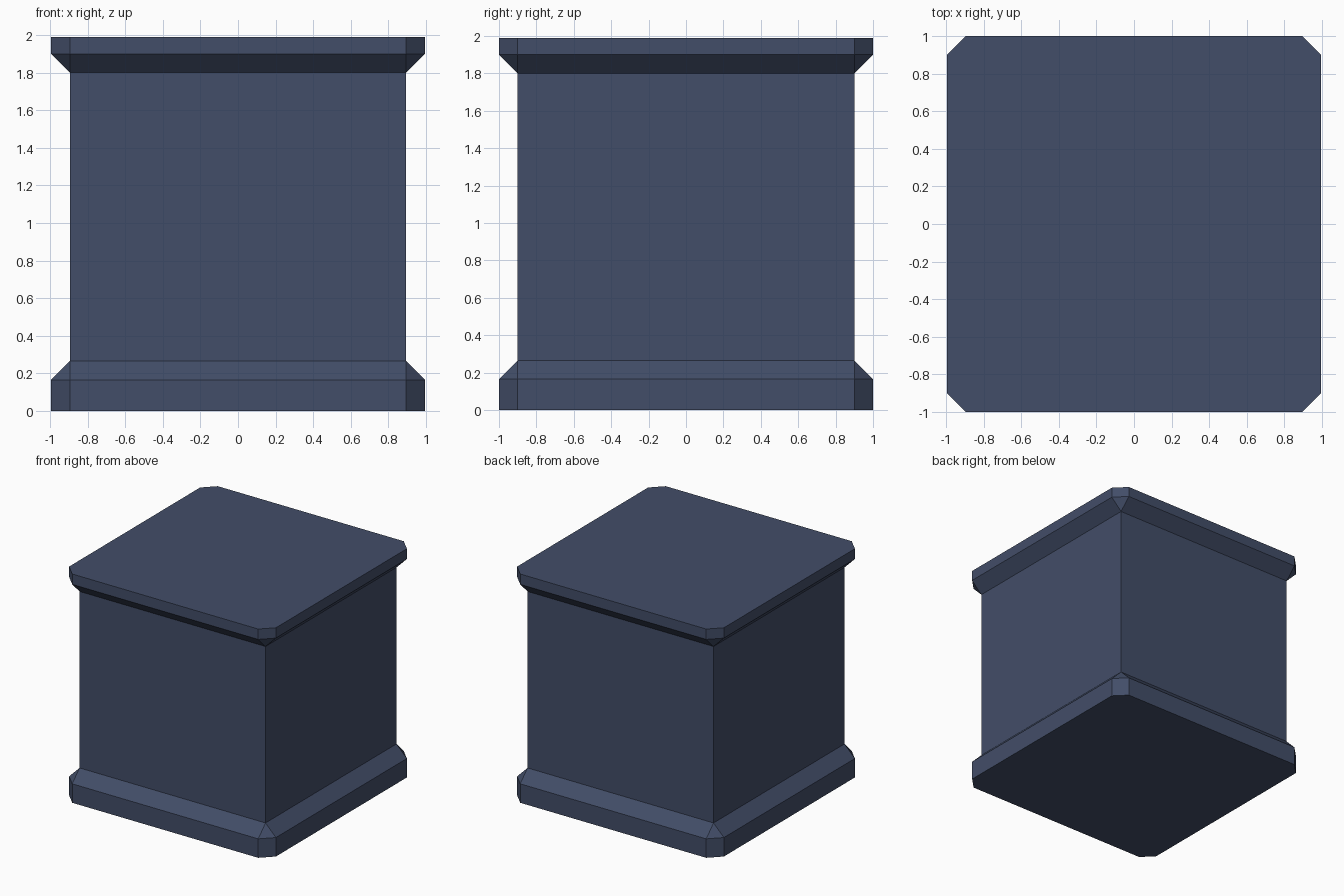
import bpy, bmesh

if "Cube" in bpy.data.objects:
    bpy.data.objects.remove(bpy.data.objects["Cube"])

# Shaft half-widths, moulding overhang and total height
HX, HY, OVER, TOP = 0.895, 0.90, 0.10, 1.99
BASE_SHOULDER, CAP_SHOULDER = 0.265, 1.80

paint = bpy.data.materials.new("slate blue")
paint.diffuse_color = (0.055, 0.075, 0.138, 1)
paint.use_nodes = True
paint.node_tree.nodes["Principled BSDF"].inputs["Base Color"].default_value = paint.diffuse_color


def add_object(name, bm):
    bmesh.ops.recalc_face_normals(bm, faces=bm.faces)
    mesh = bpy.data.meshes.new(name)
    bm.to_mesh(mesh)
    bm.free()
    mesh.materials.append(paint)
    obj = bpy.data.objects.new(name, mesh)
    bpy.context.collection.objects.link(obj)


def moulding(name, z_outer, z_edge, z_shoulder):
    """Slab with clipped corners, sloping in to the square shaft."""
    bm = bmesh.new()
    corners = [(-1, -1), (1, -1), (1, 1), (-1, 1)]
    # Convex hull of two eight-sided rings and one square ring
    for sx, sy in corners:
        x, y = sx * HX, sy * HY
        for z in (z_outer, z_edge):
            bm.verts.new((x + sx * OVER, y, z))
            bm.verts.new((x, y + sy * OVER, z))
        bm.verts.new((x, y, z_shoulder))
    bmesh.ops.convex_hull(bm, input=bm.verts)
    bmesh.ops.dissolve_limit(bm, angle_limit=0.01, verts=bm.verts, edges=bm.edges)
    bmesh.ops.recalc_face_normals(bm, faces=bm.faces)
    # Remove the hidden face against the shaft
    hidden = [f for f in bm.faces
              if all(abs(v.co.z - z_shoulder) < 1e-4 for v in f.verts)]
    bmesh.ops.delete(bm, geom=hidden, context='FACES_ONLY')
    # Keep the outward direction of the open shell
    add_object(name, bm)


# Base and cap
moulding("base_moulding", 0.0, 0.165, BASE_SHOULDER)
moulding("cap_moulding", TOP, 1.90, CAP_SHOULDER)

# Square shaft, open where it meets the mouldings
bm = bmesh.new()
bmesh.ops.create_cube(bm, size=1)
for v in bm.verts:
    v.co.x *= 2 * HX
    v.co.y *= 2 * HY
    v.co.z = CAP_SHOULDER if v.co.z > 0 else BASE_SHOULDER
bm.normal_update()
ends = [f for f in bm.faces if abs(f.normal.z) > 0.5]
bmesh.ops.delete(bm, geom=ends, context='FACES_ONLY')
add_object("shaft", bm)
